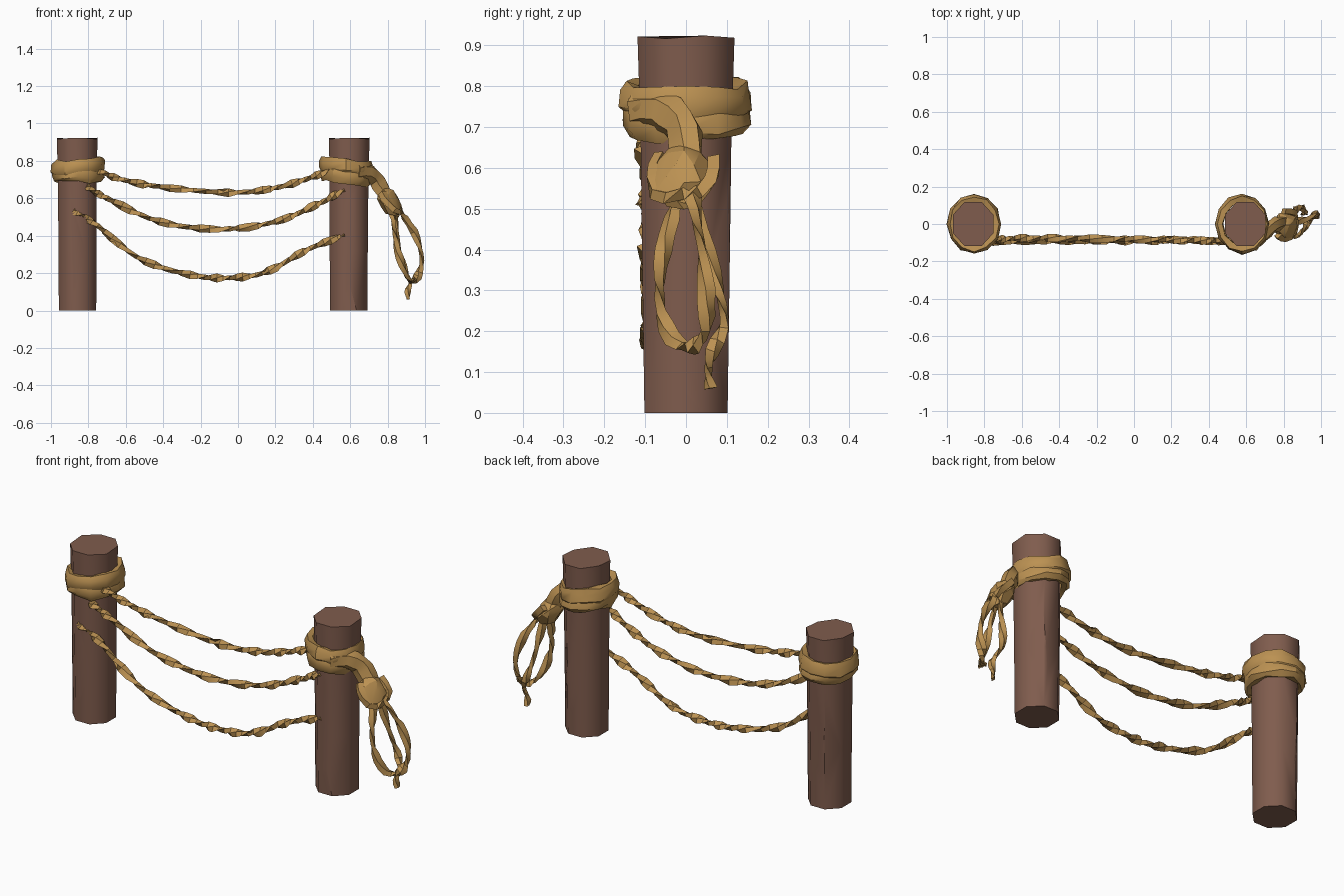
import bpy, bmesh, math, random
from mathutils import Vector, Matrix

if "Cube" in bpy.data.objects:
    bpy.data.objects.remove(bpy.data.objects["Cube"])

random.seed(4)


def material(name, rgb):
    m = bpy.data.materials.new(name)
    m.diffuse_color = (*rgb, 1)
    m.use_nodes = True
    m.node_tree.nodes["Principled BSDF"].inputs["Base Color"].default_value = m.diffuse_color
    return m


WOOD = material("brown wood", (0.215, 0.108, 0.075))
ROPE = material("golden rope", (0.50, 0.285, 0.085))


def finish(name, bm, mat, angle=30):
    bmesh.ops.recalc_face_normals(bm, faces=bm.faces)
    me = bpy.data.meshes.new(name)
    bm.to_mesh(me)
    bm.free()
    me.materials.append(mat)
    ob = bpy.data.objects.new(name, me)
    bpy.context.collection.objects.link(ob)
    bpy.ops.object.select_all(action='DESELECT')
    bpy.context.view_layer.objects.active = ob
    ob.select_set(True)
    bpy.ops.object.shade_smooth_by_angle(angle=math.radians(angle))
    return ob


def skin(bm, rings, closed=False):
    """Join rings of points into a capped or closed tube."""
    vs = [[bm.verts.new(p) for p in r] for r in rings]
    n = len(vs[0])
    for i in range(len(vs) if closed else len(vs) - 1):
        a, b = vs[i], vs[(i + 1) % len(vs)]
        for k in range(n):
            bm.faces.new((a[k], a[(k + 1) % n], b[(k + 1) % n], b[k]))
    if not closed:
        bm.faces.new(vs[0][::-1])
        bm.faces.new(vs[-1])


def smooth_path(pts, count):
    """Catmull-Rom curve through the points."""
    p = [Vector(q) for q in pts]
    p = [2 * p[0] - p[1]] + p + [2 * p[-1] - p[-2]]
    out = []
    for i in range(count + 1):
        u = i / count * (len(pts) - 1)
        k = min(int(u), len(pts) - 2)
        t = u - k
        a, b, c, d = p[k:k + 4]
        out.append(0.5 * (2 * b + (c - a) * t + (2 * a - 5 * b + 4 * c - d) * t * t
                          + (3 * b - a - 3 * c + d) * t ** 3))
    return out


def rope(name, pts, count, wide, thin, twist, taper=1.0, sides=4):
    """Flat section swept along a path and twisted, with uneven strands."""
    path = smooth_path(pts, count)
    rings = []
    for i, c in enumerate(path):
        t = (path[min(i + 1, count)] - path[max(i - 1, 0)]).normalized()
        side = t.cross(Vector((0, 1, 0))).normalized()
        up = side.cross(t)
        f = 1 + (taper - 1) * i / count
        roll = twist * i + random.uniform(-0.2, 0.2)
        ring = []
        for k in range(sides):
            a = math.tau * k / sides
            u, v = wide * f * math.cos(a), thin * f * math.sin(a)
            j = random.uniform(0.88, 1.12)
            ring.append(c + j * (side * (u * math.cos(roll) - v * math.sin(roll))
                                 + up * (u * math.sin(roll) + v * math.cos(roll))))
        rings.append(ring)
    bm = bmesh.new()
    skin(bm, rings)
    return finish(name, bm, ROPE, 35)


def post(name, x, lean, cracks):
    # eight-sided log, slightly wider and uneven at the top
    bm = bmesh.new()
    rings = []
    for z, rx, ry, dx in ((0, .106, .108, 0), (.32, .108, .113, 0),
                          (.68, .11, .118, lean / 2), (.92, .115, .126, lean)):
        rings.append([(x + dx + rx * math.cos(a) * 1.02, ry * math.sin(a) * 1.02,
                       z + (0.004 * math.sin(3 * a) if z > .9 else 0))
                      for a in [math.tau * (k + .5) / 8 for k in range(8)]])
    skin(bm, rings)
    ob = finish(name, bm, WOOD, 50)
    # narrow cracks cut along the grain and across the top
    for n, (ang, z, half, tilt) in enumerate(cracks):
        cb = bmesh.new()
        bmesh.ops.create_cone(cb, segments=4, radius1=.012, radius2=0, depth=half)
        bmesh.ops.translate(cb, verts=cb.verts, vec=(0, 0, half / 2))
        bmesh.ops.rotate(cb, verts=cb.verts, matrix=Matrix.Rotation(tilt, 3, 'X'))
        bmesh.ops.translate(cb, verts=cb.verts, vec=(.11, 0, z))
        bmesh.ops.rotate(cb, verts=cb.verts, matrix=Matrix.Rotation(ang, 3, 'Z'))
        bmesh.ops.translate(cb, verts=cb.verts, vec=(x, 0, 0))
        cut = finish(f"{name}_crack_cutter_{n}", cb, WOOD)
        cut.hide_render = True
        cut.hide_set(True)
        mod = ob.modifiers.new("crack", 'BOOLEAN')
        mod.operation = 'DIFFERENCE'
        mod.object = cut


def wrap(name, x, z, half, slope, r=1.0):
    """Uneven band of rope around a post; slope tilts it along x."""
    profile = ((.108, -.8), (.134, -1), (.150, -.45), (.147, .45), (.137, 1), (.108, .85))
    rings = []
    for k in range(12):
        a = math.tau * k / 12
        ring = []
        for rad, h in profile:
            j = random.uniform(.97, 1.03) * r
            ring.append((x + rad * .96 * j * math.cos(a), rad * 1.07 * j * math.sin(a),
                         z + h * half + slope * math.cos(a) + random.uniform(-.008, .008)))
        rings.append(ring)
    bm = bmesh.new()
    skin(bm, rings, closed=True)
    finish(name, bm, ROPE, 35)


F, B, L, R = -math.pi / 2, math.pi / 2, math.pi, 0
post("left_post", -.858, -.002, ((F - .1, .15, .5, .05), (B + .3, .2, .4, -.05), (L, .3, .3, .04)))
post("right_post", .592, .003, ((F, .14, .45, -.04), (B - .3, .2, .45, .05), (R, .05, .5, .04)))

# bands: two crossing coils on each post
wrap("left_wrap_upper", -.855, .765, .045, .012)
wrap("left_wrap_lower", -.855, .728, .042, -.004, .97)
wrap("right_wrap_upper", .578, .765, .042, -.014)
wrap("right_wrap_lower", .578, .722, .042, -.016, .98)

# three sagging ropes on the front side
rope("top_rope", [(-.76, -.085, .755), (-.62, -.075, .70), (-.4, -.075, .66), (-.05, -.08, .63),
                  (.2, -.085, .655), (.4, -.09, .715), (.53, -.09, .765)], 34, .023, .014, .75)
rope("middle_rope", [(-.81, -.108, .665), (-.7, -.09, .60), (-.42, -.085, .475), (-.1, -.085, .435),
                     (.2, -.085, .475), (.42, -.09, .565), (.57, -.105, .645)], 36, .023, .014, .75)
rope("bottom_rope", [(-.88, -.105, .535), (-.76, -.095, .46), (-.52, -.09, .275), (-.25, -.09, .19),
                     (-.05, -.09, .175), (.15, -.09, .205), (.36, -.09, .32), (.57, -.10, .405)],
     40, .023, .014, .75)

# strap leading from the right wrap down to the knot
rope("knot_strap", [(.63, -.12, .745), (.70, -.05, .735), (.745, -.005, .69), (.80, 0, .60)],
     7, .05, .036, .15, 1.0, 6)

# knot: jittered lump, long axis sloping down and outwards
bm = bmesh.new()
bmesh.ops.create_icosphere(bm, subdivisions=2, radius=1)
for v in bm.verts:
    v.co *= random.uniform(.88, 1.12)
bmesh.ops.scale(bm, verts=bm.verts, vec=(.052, .076, .086))
bmesh.ops.rotate(bm, verts=bm.verts, matrix=Matrix.Rotation(-.55, 3, 'Y'))
bmesh.ops.translate(bm, verts=bm.verts, vec=(.81, -.005, .58))
bmesh.ops.dissolve_limit(bm, angle_limit=.25, verts=bm.verts, edges=bm.edges)
finish("knot", bm, ROPE, 25)
rope("knot_coil", [(.77, -.06, .63), (.80, -.082, .58), (.85, -.06, .53), (.865, .01, .535),
                   (.85, .06, .57), (.80, .068, .62)], 9, .024, .018, .3)

# hanging loop and loose tail
rope("hanging_loop", [(.82, -.01, .56), (.835, -.045, .44), (.85, -.065, .33), (.885, -.055, .22),
                      (.925, .00, .158), (.965, .045, .19), (.983, .05, .28), (.955, .04, .39),
                      (.89, .02, .50), (.83, .01, .57)], 26, .023, .012, .45)
rope("loose_tail", [(.83, .02, .55), (.85, .045, .42), (.865, .08, .30), (.89, .093, .22),
                    (.92, .065, .15), (.908, .055, .105), (.91, .06, .06)],
     15, .022, .012, .5, .75)
